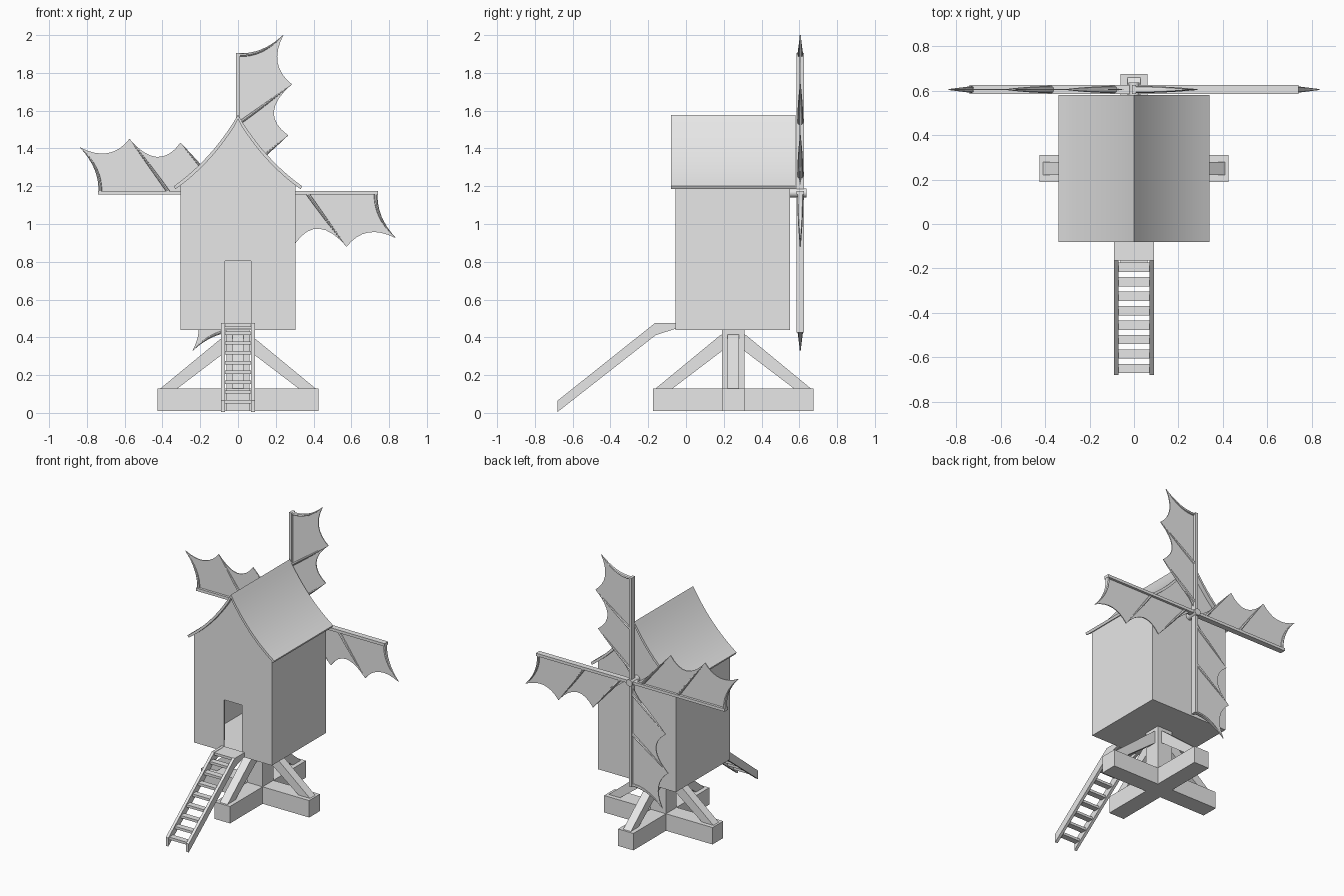
import bpy, bmesh, math
from mathutils import Vector, Matrix

cube = bpy.data.objects.get("Cube")
if cube:
    bpy.data.objects.remove(cube)

GREY = (0.8, 0.8, 0.8, 1)
mat = bpy.data.materials.new("pale_grey")
mat.use_nodes = True
mat.diffuse_color = GREY
mat.node_tree.nodes["Principled BSDF"].inputs["Base Color"].default_value = GREY


def finish(name, bm):
    bmesh.ops.recalc_face_normals(bm, faces=bm.faces)
    mesh = bpy.data.meshes.new(name)
    bm.to_mesh(mesh)
    bm.free()
    mesh.materials.append(mat)
    obj = bpy.data.objects.new(name, mesh)
    bpy.context.collection.objects.link(obj)
    return obj


def smooth(obj):
    bpy.ops.object.select_all(action="DESELECT")
    obj.select_set(True)
    bpy.context.view_layer.objects.active = obj
    bpy.ops.object.shade_smooth_by_angle(angle=math.radians(35))


def prism(name, pts, a, b, axis="y"):
    """Extrude a 2D outline (x,z) along y, or (y,z) along x."""
    bm = bmesh.new()
    place = (lambda p, d: (p[0], d, p[1])) if axis == "y" else (lambda p, d: (d, p[0], p[1]))
    ends = [[bm.verts.new(place(p, d)) for p in pts] for d in (a, b)]
    for ring in ends:
        bm.faces.new(ring)
    n = len(pts)
    for i in range(n):
        j = (i + 1) % n
        bm.faces.new((ends[0][i], ends[0][j], ends[1][j], ends[1][i]))
    return finish(name, bm)


def box(name, lo, hi):
    return prism(name, [(lo[0], lo[2]), (hi[0], lo[2]), (hi[0], hi[2]), (lo[0], hi[2])], lo[1], hi[1])


def arc(a, m, b, n=8):
    """Points of a curve from a to b passing through m halfway."""
    a, m, b = Vector(a), Vector(m), Vector(b)
    c = 2 * m - (a + b) / 2
    return [a * (1 - t) ** 2 + c * 2 * t * (1 - t) + b * t * t for t in (i / n for i in range(n + 1))]


# Cross-shaped base, post and four braces
CY = 0.25
box("base_beam_across", (-0.425, CY - 0.06, 0.01), (0.425, CY + 0.06, 0.13))
box("base_beam_along", (-0.06, CY - 0.425, 0.01), (0.06, CY + 0.425, 0.13))
box("post", (-0.06, CY - 0.06, 0.1), (0.06, CY + 0.06, 0.45))
for k in range(4):
    brace = prism("brace", [(0.41, 0.13), (0.32, 0.13), (0.05, 0.335), (0.05, 0.42), (0.07, 0.41)], -0.03, 0.03)
    brace.location.y = CY
    brace.rotation_euler.z = k * math.pi / 2

# Roof with a concave sweep on each side
half = arc((0.34, 1.2), (0.155, 1.365), (0, 1.578), 12)
outer = half + [Vector((-p.x, p.y)) for p in reversed(half[:-1])]
inner_half = [p + Vector((-0.008, -0.016)) for p in half[:-1]] + [Vector((0, 1.555))]
inner = inner_half + [Vector((-p.x, p.y)) for p in reversed(inner_half[:-1])]
smooth(prism("roof", outer + inner[::-1], -0.08, 0.58))

# Hollow house with a doorway cut in the front wall
W, FLOOR = 0.305, 0.44
gable = [p for p in inner if abs(p.x) < W - 0.01]
profile = [(W, FLOOR), (W, 1.205)] + gable + [(-W, 1.205), (-W, FLOOR)]
door = [(-0.07, FLOOR), (-0.07, 0.805), (0.07, 0.805), (0.07, FLOOR)]
bm = bmesh.new()
front = [bm.verts.new((p[0], -0.055, p[1])) for p in profile]
back = [bm.verts.new((p[0], 0.55, p[1])) for p in profile]
frame = [bm.verts.new((p[0], -0.055, p[1])) for p in door]
bm.faces.new(front + frame)
bm.faces.new(back)
bm.faces.new([front[-1], frame[0], frame[3], front[0], back[0], back[-1]])
for i in range(len(profile) - 1):
    bm.faces.new((front[i], front[i + 1], back[i + 1], back[i]))
house = finish("house", bm)
wall = house.modifiers.new("wall_thickness", "SOLIDIFY")
wall.thickness = 0.012
wall.offset = -1

# Stair with two cranked rails, treads and a landing
rail = [(-0.68, 0.005), (-0.68, 0.065), (-0.165, 0.475), (-0.05, 0.475), (-0.05, 0.447), (-0.16, 0.412)]
for side in (-1, 1):
    prism("stair_rail", rail, side * 0.07, side * 0.09, "x")
box("landing", (-0.07, -0.165, 0.455), (0.07, -0.05, 0.473))
for k in range(8):
    y = -0.65 + k * 0.065
    z = 0.035 + (y + 0.68) * 0.797
    box("stair_tread", (-0.072, y - 0.021, z - 0.009), (0.072, y + 0.021, z + 0.009))

# Sail spars and hub
HY, HZ, LEN = 0.605, 1.165, 0.74
box("spar_upright", (-0.01, HY - 0.02, HZ - LEN), (0.01, HY + 0.02, HZ + LEN))
box("spar_level", (-LEN, HY - 0.02, HZ - 0.01), (LEN, HY + 0.02, HZ + 0.01))
bm = bmesh.new()
bmesh.ops.create_cone(bm, cap_ends=True, segments=12, radius1=0.024, radius2=0.024, depth=0.09,
                      matrix=Matrix.Translation((0, 0.592, HZ)) @ Matrix.Rotation(math.pi / 2, 4, "X"))
smooth(finish("hub", bm))


def batten(name, pts):
    """Rib that tapers from the spar to a point, deeper than it is wide."""
    bm = bmesh.new()
    rings = []
    for i, p in enumerate(pts):
        t = i / (len(pts) - 1)
        q = pts[min(i + 1, len(pts) - 1)] - pts[max(i - 1, 0)]
        side = Vector((q.y, -q.x)).normalized()
        r = 0.014 * (1 - t ** 2) + 0.002
        ring = []
        for k in range(8):
            a = k * math.pi / 4
            s = p + side * math.cos(a) * r * 0.6
            ring.append(bm.verts.new((s.x, math.sin(a) * r, s.y)))
        rings.append(ring)
    for a, b in zip(rings, rings[1:]):
        for k in range(8):
            bm.faces.new((a[k], a[(k + 1) % 8], b[(k + 1) % 8], b[k]))
    bm.faces.new(rings[0])
    bm.faces.new(rings[-1])
    obj = finish(name, bm)
    smooth(obj)
    return obj


# Four scalloped wing-like sails, each with three ribs
tip, mid_peak, low_peak = (0.24, 0.835), (0.285, 0.575), (0.265, 0.305)
edge = arc((0, 0.73), (0.125, 0.752), tip)
cloth = (edge[:-1] + arc(tip, (0.21, 0.69), mid_peak)[:-1]
         + arc(mid_peak, (0.19, 0.43), low_peak)[:-1] + arc(low_peak, (0.115, 0.175), (0, 0.03)))
for k in range(4):
    parts = [prism("sail_cloth", cloth, -0.003, 0.003),
             batten("sail_tip_rib", edge),
             batten("sail_outer_rib", arc((0, 0.365), (0.143, 0.468), mid_peak)),
             batten("sail_inner_rib", arc((0, 0.08), (0.133, 0.192), low_peak))]
    for part in parts:
        part.location = (0, HY, HZ)
        part.rotation_euler.y = k * math.pi / 2
